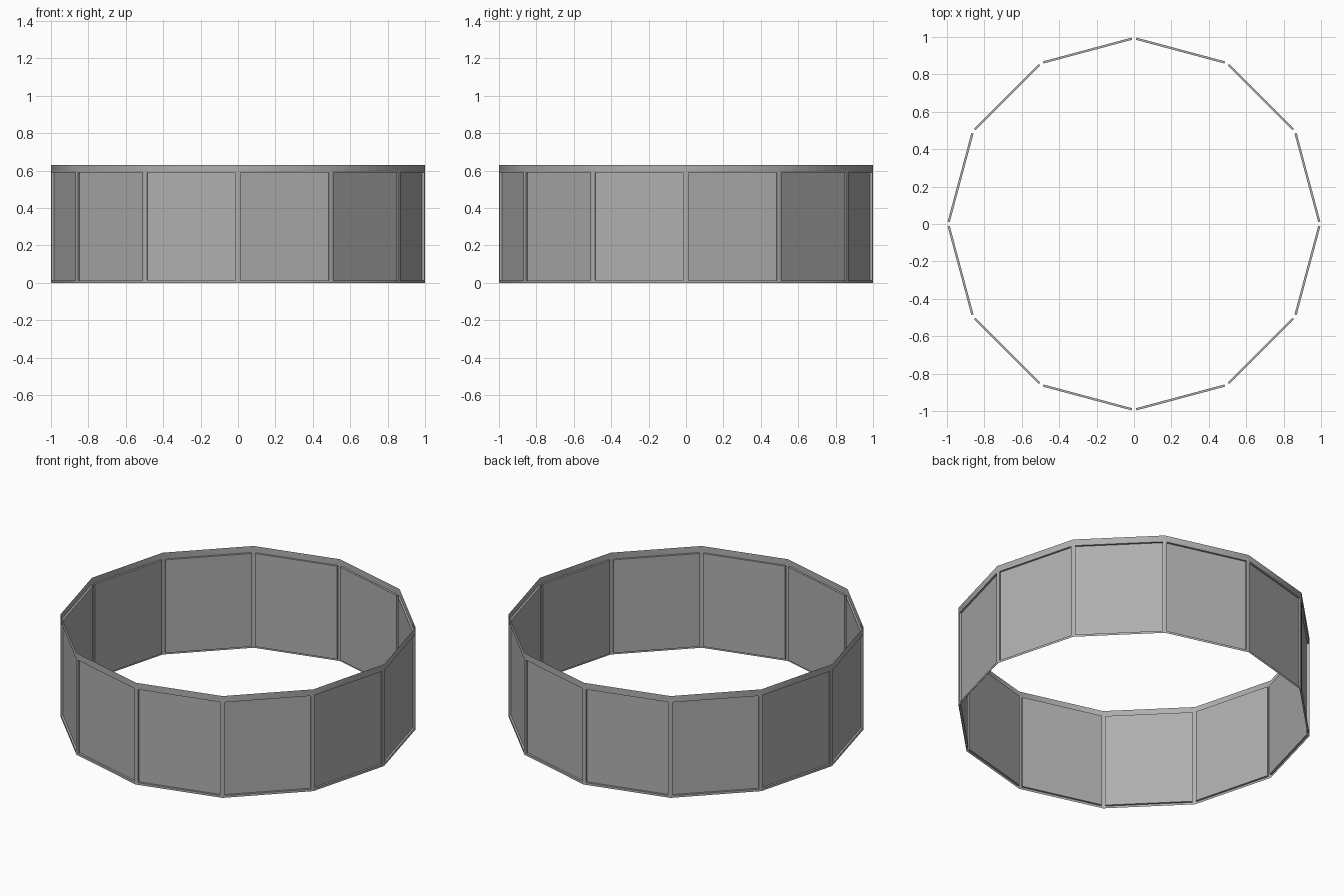
import bpy
import bmesh

SIDES = 12
BAND_HEIGHTS = (0.604, 0.63)   # top of panel course, top of rim
BORDER = 0.0137                # frame width round each panel
RECESS = 0.012                 # panel depth behind the frame

cube = bpy.data.objects.get("Cube")
if cube:
    bpy.data.objects.remove(cube, do_unlink=True)

grey = bpy.data.materials.new("plain_grey")
grey.use_nodes = True
colour = (0.43, 0.43, 0.43, 1.0)
grey.diffuse_color = colour
grey.node_tree.nodes["Principled BSDF"].inputs["Base Color"].default_value = colour

# Open twelve-sided wall: panel course and a narrow rim above it
bm = bmesh.new()
bmesh.ops.create_circle(bm, segments=SIDES, radius=1.0)
ring = bm.edges[:]
for height in BAND_HEIGHTS:
    new = bmesh.ops.extrude_edge_only(bm, edges=ring)["geom"]
    for v in new:
        if isinstance(v, bmesh.types.BMVert):
            v.co.z = height
    ring = [e for e in new if isinstance(e, bmesh.types.BMEdge)
            and all(v.co.z == e.verts[0].co.z for v in e.verts)]

# Face all sides outwards
bm.normal_update()
inward = [f for f in bm.faces if f.normal.dot(f.calc_center_median().to_2d().to_3d()) < 0]
bmesh.ops.reverse_faces(bm, faces=inward)
bm.normal_update()

# Frame around each panel
panels = [f for f in bm.faces if f.calc_center_median().z < BAND_HEIGHTS[0]]
bmesh.ops.inset_individual(bm, faces=panels, thickness=BORDER, use_even_offset=True)
frame = [f for f in bm.faces if f not in panels]
for f in frame:
    f.smooth = True

# Recess the panels, leaving a crisp lip
panels = bmesh.ops.extrude_discrete_faces(bm, faces=panels)["faces"]
bm.normal_update()
for panel in panels:
    shift = panel.normal * -RECESS
    for v in panel.verts:
        v.co += shift
for f in bm.faces:
    if not f.smooth or f in panels:
        f.smooth = False
        for e in f.edges:
            e.smooth = False

mesh = bpy.data.meshes.new("panelled_ring_wall")
bm.to_mesh(mesh)
bm.free()
mesh.materials.append(grey)
wall = bpy.data.objects.new("panelled_ring_wall", mesh)
bpy.context.collection.objects.link(wall)
